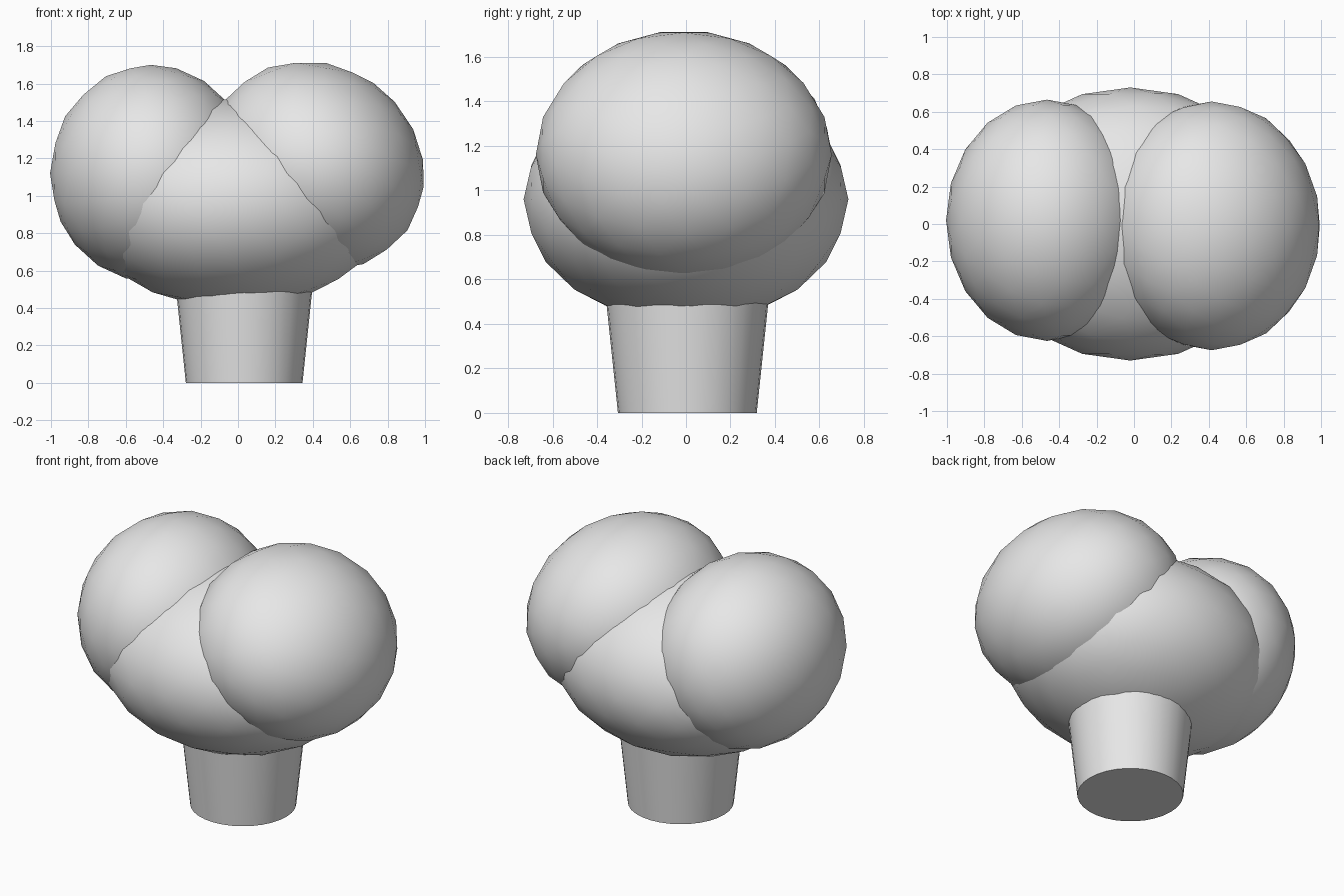
import bpy
from math import radians

cube = bpy.data.objects.get("Cube")
if cube:
    bpy.data.objects.remove(cube, do_unlink=True)

# Single plain grey material
grey = bpy.data.materials.new("light_grey")
grey.use_nodes = True
colour = (0.8, 0.8, 0.8, 1)
grey.diffuse_color = colour
grey.node_tree.nodes["Principled BSDF"].inputs["Base Color"].default_value = colour


def finish(name):
    obj = bpy.context.object
    obj.name = name
    obj.data.materials.append(grey)
    bpy.ops.object.transform_apply(location=False, rotation=True, scale=True)
    bpy.ops.object.shade_smooth_by_angle(angle=radians(40))


def lobe(name, centre, radii, tilt=0):
    bpy.ops.mesh.primitive_ico_sphere_add(
        subdivisions=3, radius=1, location=centre, rotation=(0, radians(tilt), 0))
    bpy.context.object.scale = radii
    finish(name)


# Foliage: wide middle lobe with a lobe resting on each side
lobe("middle_lobe", (-0.02, 0, 0.96), (0.83, 0.73, 0.56))
lobe("right_lobe", (-0.465, 0.02, 1.12), (0.54, 0.645, 0.58))
lobe("left_lobe", (0.415, -0.01, 1.16), (0.60, 0.665, 0.54), 35)

# Trunk: flares upward and ends inside the middle lobe
bpy.ops.mesh.primitive_cone_add(
    vertices=32, radius1=0.312, radius2=0.375, depth=0.6, location=(0.033, 0.006, 0.3))
finish("trunk")
